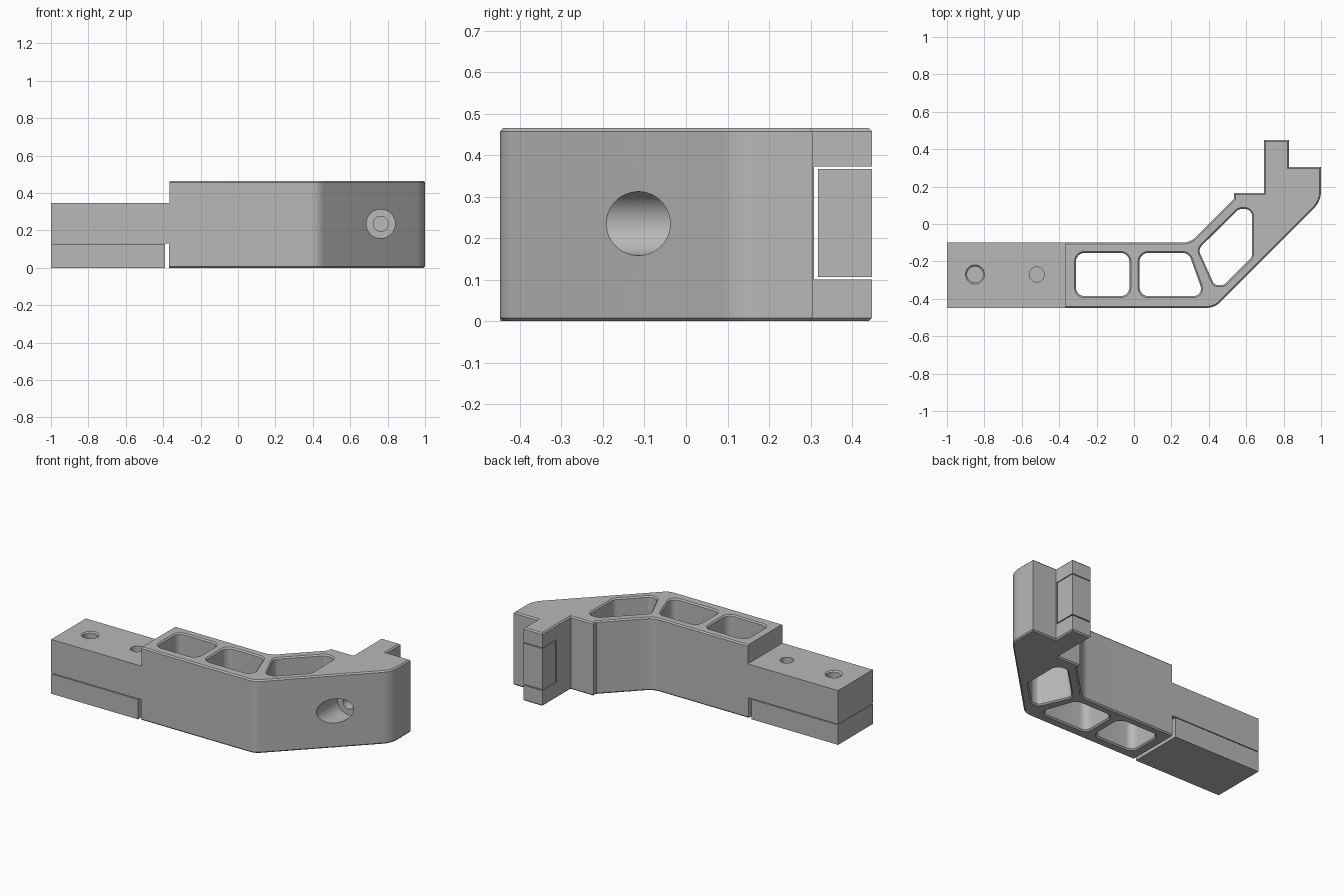
import bpy, bmesh, math
from mathutils import Vector, Matrix

old = bpy.data.objects.get("Cube")
if old:
    bpy.data.objects.remove(old, do_unlink=True)

grey = bpy.data.materials.new("mid_grey")
grey.use_nodes = True
COLOUR = (0.48, 0.48, 0.48, 1)
grey.diffuse_color = COLOUR
grey.node_tree.nodes["Principled BSDF"].inputs["Base Color"].default_value = COLOUR

H = 0.465       # body height
C = 0.008       # chamfer size
BACK, FRONT = -0.1, -0.448


def rounded(corners, steps=8):
    """Counter-clockwise polygon from (x, y, radius) corners."""
    out = []
    n = len(corners)
    for i, (x, y, r) in enumerate(corners):
        p = Vector((x, y, 0))
        if r == 0:
            out.append(p)
            continue
        u = (Vector((*corners[i - 1][:2], 0)) - p).normalized()
        v = (Vector((*corners[(i + 1) % n][:2], 0)) - p).normalized()
        half = u.angle(v) / 2
        centre = p + (u + v).normalized() * r / math.sin(half)
        a = (p + u * r / math.tan(half) - centre).normalized()
        b = (p + v * r / math.tan(half) - centre).normalized()
        out += [centre + a.slerp(b, k / steps) * r for k in range(steps + 1)]
    return out


def circle(x, y, r, n=48):
    return [Vector((x + r * math.cos(math.tau * i / n),
                    y + r * math.sin(math.tau * i / n), 0)) for i in range(n)]


def inset(pts, d):
    """Move a closed outline inwards by d with mitred corners."""
    out = []
    for i, p in enumerate(pts):
        d1 = (p - pts[i - 1]).normalized()
        d2 = (pts[(i + 1) % len(pts)] - p).normalized()
        n1, n2 = Vector((-d1.y, d1.x, 0)), Vector((-d2.y, d2.x, 0))
        out.append(p + (n1 + n2) * d / (1 + n1.dot(n2)))
    return out


def loft(name, pts, rings, matrix=None):
    """Solid through copies of an outline at (height, inset) rings."""
    bm = bmesh.new()
    loops = [[bm.verts.new((p.x, p.y, z)) for p in inset(pts, d)] for z, d in rings]
    for lo, hi in zip(loops, loops[1:]):
        for i in range(len(lo)):
            bm.faces.new((lo[i - 1], lo[i], hi[i], hi[i - 1]))
    bm.faces.new(loops[0][::-1])
    bm.faces.new(loops[-1])
    if matrix:
        bm.transform(matrix)
    mesh = bpy.data.meshes.new(name)
    bm.to_mesh(mesh)
    bm.free()
    mesh.materials.append(grey)
    ob = bpy.data.objects.new(name, mesh)
    bpy.context.collection.objects.link(ob)
    return ob


def box(name, x0, x1, y0, y1, z0, z1):
    return loft(name, rounded([(x0, y0, 0), (x1, y0, 0), (x1, y1, 0), (x0, y1, 0)]),
                [(z0, 0), (z1, 0)])


# Bent arm outline with the rear tab
outline = rounded([
    (-1, FRONT, 0), (0.43, FRONT, 0.09), (1, 0.122, 0.13), (1, 0.305, 0),
    (0.83, 0.305, 0), (0.83, 0.448, 0), (0.695, 0.448, 0), (0.695, 0.165, 0),
    (0.535, 0.165, 0), (0.535, 0.135, 0), (0.3, BACK, 0.1), (-1, BACK, 0)])
body = loft("arm_body", outline, [(0, C), (C, 0), (H - C, 0), (H, C)])

# Steps above and below the mounting plate, and the tab slot
cutters = [
    box("upper_step_cutter", -1.2, -0.365, -0.6, 0.1, 0.345, 0.6),
    box("lower_step_cutter", -1.2, -0.368, -0.6, 0.1, -0.1, 0.131),
    box("tab_slot_cutter", 0.6, 0.9, 0.308, 0.6, 0.1, 0.372)]

# Three lightening windows with chamfered rims
windows = [
    [(-0.31, -0.385, 0.045), (-0.025, -0.385, 0.045),
     (-0.025, -0.155, 0.045), (-0.31, -0.155, 0.045)],
    [(0.03, -0.385, 0.045), (0.375, -0.385, 0.04),
     (0.293, -0.155, 0.045), (0.03, -0.155, 0.045)],
    [(0.343, -0.135, 0.04), (0.43, -0.327, 0.03), (0.48, -0.327, 0.04),
     (0.632, -0.175, 0.04), (0.632, 0.08, 0.04), (0.56, 0.08, 0.04)]]
for w in windows:
    cutters.append(loft("window_cutter", rounded(w),
                        [(-0.01, -C - 0.01), (C, 0), (H - C, 0), (H + 0.01, -C - 0.01)]))

# Plate holes: one chamfered, one plain
cutters.append(loft("chamfered_hole_cutter", circle(-0.85, -0.27, 0.043),
                    [(0.1, 0), (0.337, 0), (0.355, -0.018)]))
cutters.append(loft("plain_hole_cutter", circle(-0.52, -0.27, 0.04),
                    [(0.1, 0), (0.4, 0)]))

# Counterbored screw hole running front to back into the tab
cutters.append(loft("counterbore_cutter", circle(0.763, -0.235, 0.077),
                    [(-0.5, 0), (0.02, 0), (0.02, 0.037), (0.33, 0.037)],
                    Matrix.Rotation(-math.pi / 2, 4, "X")))

bpy.context.view_layer.objects.active = body
for cutter in cutters:
    cutter.hide_render = True
    mod = body.modifiers.new(cutter.name, "BOOLEAN")
    mod.operation = "DIFFERENCE"
    mod.solver = "EXACT"
    mod.object = cutter
    bpy.ops.object.modifier_apply(modifier=mod.name)
for cutter in cutters:
    bpy.data.objects.remove(cutter, do_unlink=True)

# Separate inserts: clamp block under the plate and block in the tab slot
box("clamp_block", -1, -0.39, FRONT, BACK, 0, 0.126)
box("tab_insert", 0.695, 0.83, 0.318, 0.448, 0.106, 0.367)

bpy.ops.object.select_all(action="DESELECT")
body.select_set(True)
bpy.ops.object.shade_smooth_by_angle(angle=math.radians(30))
